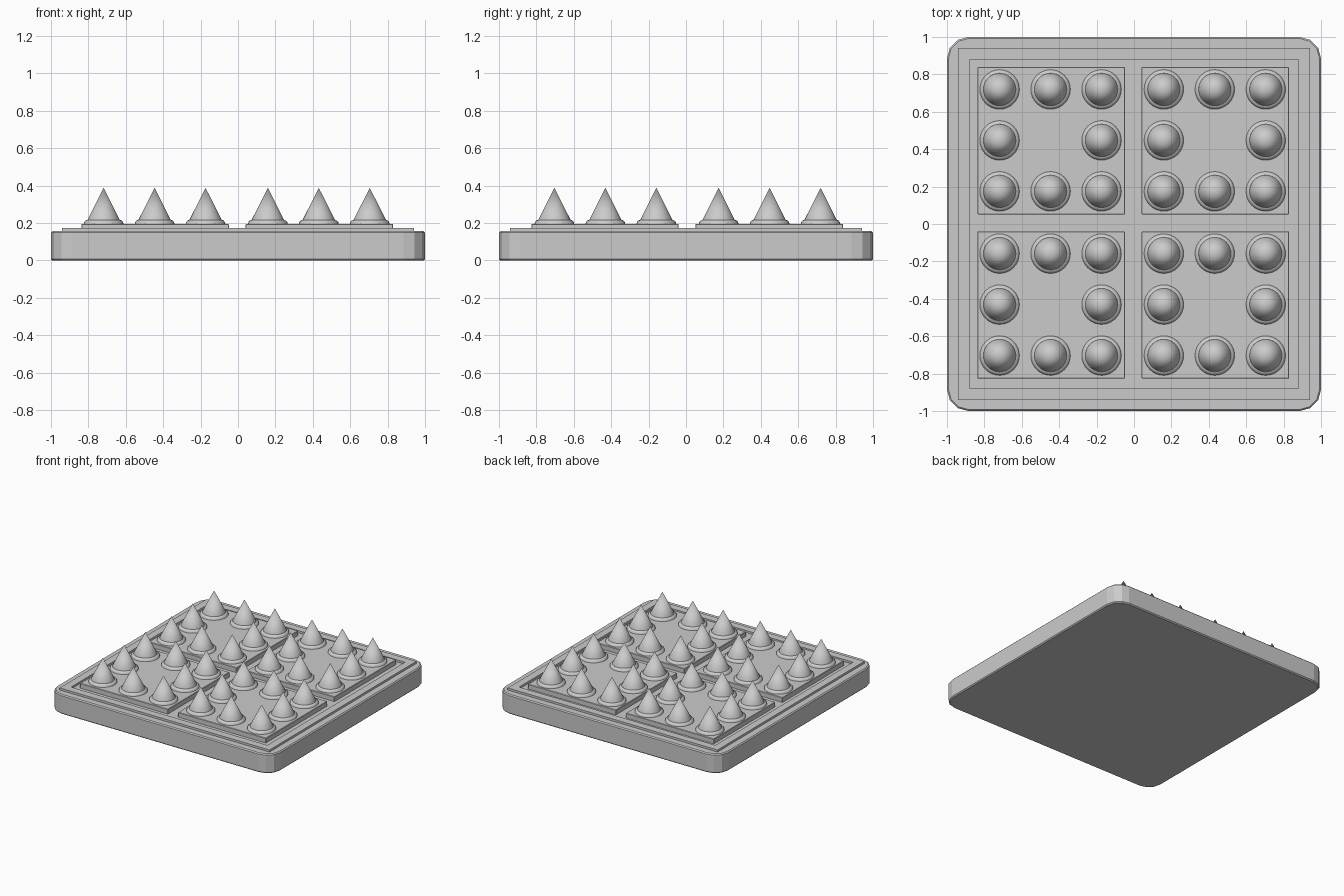
import bpy, bmesh, math

if "Cube" in bpy.data.objects:
    bpy.data.objects.remove(bpy.data.objects["Cube"])


def finish(name, bm, smooth=False):
    bmesh.ops.recalc_face_normals(bm, faces=bm.faces)
    me = bpy.data.meshes.new(name)
    bm.to_mesh(me)
    bm.free()
    ob = bpy.data.objects.new(name, me)
    bpy.context.collection.objects.link(ob)
    if smooth:
        bpy.context.view_layer.objects.active = ob
        ob.select_set(True)
        bpy.ops.object.shade_smooth_by_angle(angle=math.radians(35))
        ob.select_set(False)
    return ob


def box(name, x, y, z0, z1, half, bevel=0.0):
    bm = bmesh.new()
    bmesh.ops.create_cube(bm, size=1)
    for v in bm.verts:
        v.co = (x + v.co.x * 2 * half, y + v.co.y * 2 * half, z0 + (v.co.z + 0.5) * (z1 - z0))
    if bevel:
        bmesh.ops.bevel(bm, geom=bm.edges[:], offset=bevel, segments=1, affect='EDGES')
    return finish(name, bm)


def lathe(name, x, y, profile, sides=32):
    bm = bmesh.new()
    rings = []
    for r, z in profile:
        if r == 0:
            rings.append([bm.verts.new((x, y, z))] * sides)
        else:
            rings.append([bm.verts.new((x + r * math.cos(2 * math.pi * i / sides),
                                        y + r * math.sin(2 * math.pi * i / sides), z))
                          for i in range(sides)])
    for a, b in zip(rings, rings[1:]):
        for i in range(sides):
            j = (i + 1) % sides
            quad = [a[i], a[j], b[j], b[i]]
            bm.faces.new(list(dict.fromkeys(quad)))
    return finish(name, bm, True)


# Base slab: rounded corners, then a fine chamfer around top and bottom
bm = bmesh.new()
bmesh.ops.create_cube(bm, size=1)
for v in bm.verts:
    v.co = (v.co.x * 2, v.co.y * 2, (v.co.z + 0.5) * 0.157)
upright = [e for e in bm.edges if abs(e.verts[0].co.z - e.verts[1].co.z) > 0.1]
bmesh.ops.bevel(bm, geom=upright, offset=0.115, segments=3, profile=0.5, affect='EDGES')
flat = [e for e in bm.edges if abs(e.verts[0].co.z - e.verts[1].co.z) < 0.01]
bmesh.ops.bevel(bm, geom=flat, offset=0.008, segments=1, affect='EDGES')
finish("base_slab", bm)

# Raised square rim on top of the slab
bm = bmesh.new()
section = [(0.94, 0.15), (0.94, 0.174), (0.88, 0.174), (0.88, 0.15)]
loops = [[bm.verts.new((sx * h, sy * h, z)) for sx, sy in ((-1, -1), (1, -1), (1, 1), (-1, 1))]
         for h, z in section]
for k in range(4):
    a, b = loops[k], loops[(k + 1) % 4]
    for i in range(4):
        j = (i + 1) % 4
        bm.faces.new((a[i], a[j], b[j], b[i]))
finish("top_rim", bm)

# Four tiles, each with a ring of eight spikes
SPIKE = [(0, 0.388), (0.087, 0.216)]
COLLAR = [(0.082, 0.19), (0.082, 0.214), (0.087, 0.217), (0.096, 0.214), (0.104, 0.205), (0.107, 0.19)]
for cx in (-0.443, 0.435):
    for cy in (-0.433, 0.445):
        box("tile", cx, cy, 0.15, 0.196, 0.394, 0.003)
        for i in (-1, 0, 1):
            for j in (-1, 0, 1):
                if i or j:
                    x, y = cx - 0.003 + i * 0.2725, cy + 0.002 + j * 0.2725
                    lathe("spike", x, y, SPIKE + [(0.09, 0.19)])
                    lathe("spike_collar", x, y, COLLAR)
